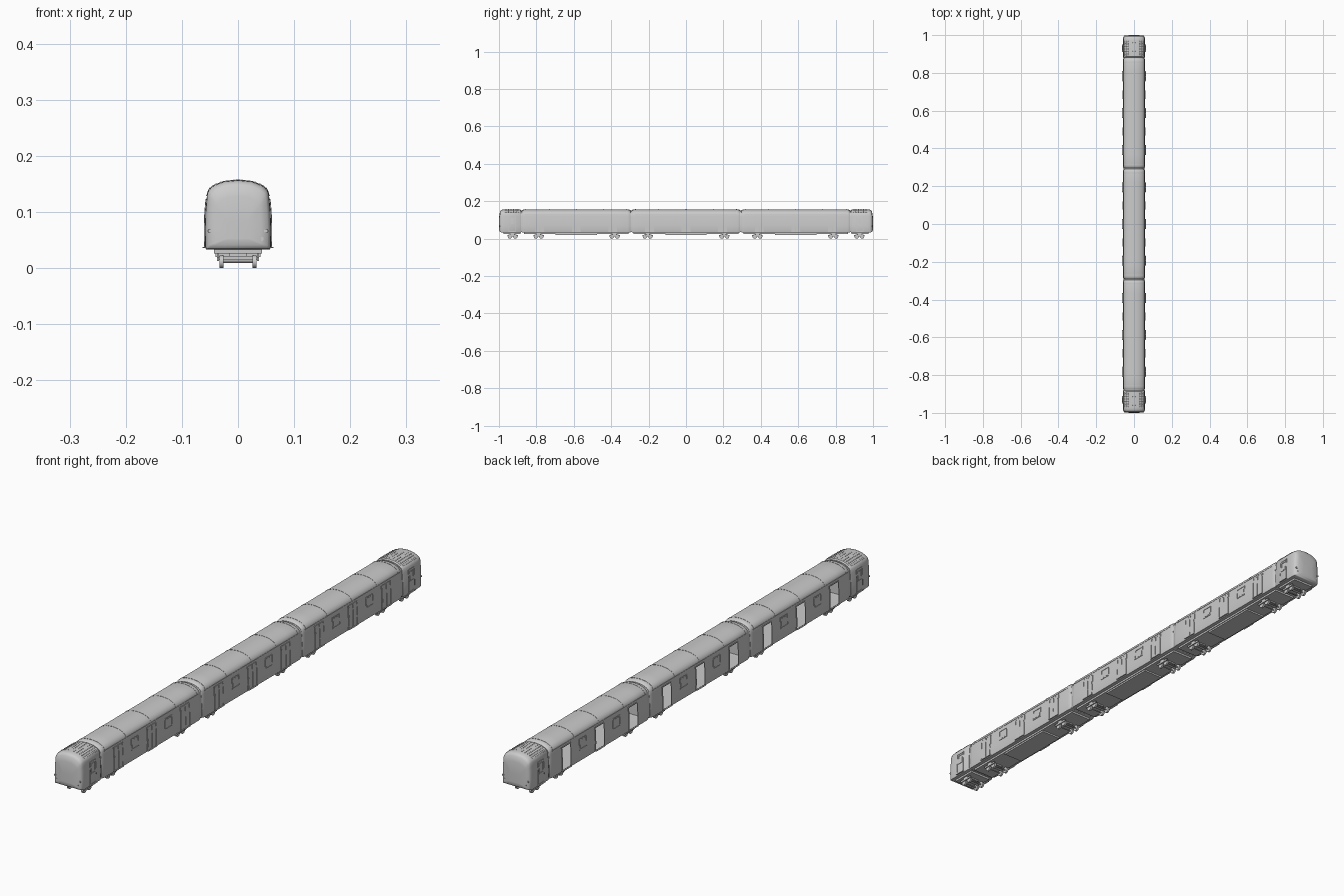
import bpy, bmesh, math
from mathutils import Matrix, Vector

cube = bpy.data.objects.get("Cube")
if cube:
    bpy.data.objects.remove(cube, do_unlink=True)

grey = bpy.data.materials.new("plain_grey")
grey.use_nodes = True
grey.diffuse_color = (0.6, 0.6, 0.6, 1)
grey.node_tree.nodes["Principled BSDF"].inputs["Base Color"].default_value = (0.6, 0.6, 0.6, 1)

# Cross-section: right half from the sill up to the roof crown, then mirrored
HALF = [(.057, .033), (.0585, .038), (.059, .07), (.058, .1), (.0562, .12), (.0552, .132),
        (.052, .14), (.043, .1475), (.025, .1545), (0, .157)]
RING = HALF + [(-x, z) for x, z in reversed(HALF[:-1])]
ROOF = [p for p in RING if p[1] > .13]
DOOR_Z = (.038, .12)
DOOR_HALF = .024
PIVOT = .06


def finish(name, bm, angle=30):
    mesh = bpy.data.meshes.new(name)
    bm.to_mesh(mesh)
    bm.free()
    mesh.materials.append(grey)
    obj = bpy.data.objects.new(name, mesh)
    bpy.context.collection.objects.link(obj)
    bpy.ops.object.select_all(action='DESELECT')
    obj.select_set(True)
    bpy.context.view_layer.objects.active = obj
    bpy.ops.object.shade_smooth_by_angle(angle=math.radians(angle))
    return obj


def loft(bm, stations, points=RING, doors=()):
    """Skin of a section through (y, scale) stations, open at the doorways."""
    stations = sorted(stations)
    rings = [[bm.verts.new((x * s, y, PIVOT + (z - PIVOT) * s)) for x, z in points]
             for y, s in stations]
    n = len(points)
    for k in range(len(rings) - 1):
        mid_y = (stations[k][0] + stations[k + 1][0]) / 2
        at_door = any(abs(mid_y - d) < DOOR_HALF for d in doors)
        for i in range(n):
            j = (i + 1) % n
            mid_z = (points[i][1] + points[j][1]) / 2
            wall = points[i][0] < 0 and points[j][0] < 0
            if at_door and wall and DOOR_Z[0] < mid_z < DOOR_Z[1]:
                continue
            bm.faces.new((rings[k][i], rings[k + 1][i], rings[k + 1][j], rings[k][j]))
    bm.faces.new(rings[0])
    bm.faces.new(rings[-1][::-1])


def wall_x(z):
    for (x0, z0), (x1, z1) in zip(HALF, HALF[1:]):
        if z0 <= z <= z1:
            return x0 + (x1 - x0) * (z - z0) / (z1 - z0)
    return HALF[0][0]


def plate(bm, side, y0, y1, z0, z1, proud=.0015):
    """Thin plate following the side wall, without a back face."""
    zs = [z0] + [z for _, z in HALF if z0 < z < z1] + [z1]
    rows = [[bm.verts.new((side * (wall_x(z) + o), y, z))
             for y, o in ((y0, 0), (y0, proud), (y1, proud), (y1, 0))] for z in zs]
    faces = [(a[i], a[i + 1], b[i + 1], b[i]) for a, b in zip(rows, rows[1:]) for i in range(3)]
    faces += [rows[0][::-1], rows[-1]]
    for f in faces:
        bm.faces.new(f if side > 0 else f[::-1])


def frame(bm, side, y, half, z0, z1, w=.003):
    plate(bm, side, y - half, y - half + w, z0, z1)
    plate(bm, side, y + half - w, y + half, z0, z1)
    plate(bm, side, y - half + w, y + half - w, z1 - w, z1)
    plate(bm, side, y - half + w, y + half - w, z0, z0 + w)


def box(bm, center, size):
    bmesh.ops.create_cube(bm, size=1, matrix=Matrix.Translation(center) @ Matrix.Diagonal((*size, 1)))


def cylinder(bm, center, radius, depth, axis, segments=16):
    turn = Vector((0, 0, 1)).rotation_difference(Vector(axis)).to_matrix().to_4x4()
    bmesh.ops.create_cone(bm, cap_ends=True, segments=segments, radius1=radius, radius2=radius,
                          depth=depth, matrix=Matrix.Translation(center) @ turn)


# Three passenger cars
for label, cy in (("front", -.587), ("middle", 0), ("rear", .587)):
    doors = [cy - .195, cy, cy + .195]
    lo, hi = cy - .29, cy + .29
    bm = bmesh.new()
    stations = [(lo, .94), (lo + .004, .975), (lo + .014, 1), (hi - .014, 1), (hi - .004, .975), (hi, .94)]
    stations += [(d + o, 1) for d in doors for o in (-DOOR_HALF, DOOR_HALF)]
    loft(bm, stations, doors=doors)
    finish(label + "_car_body", bm)

    # Roof joint ribs
    bm = bmesh.new()
    for o in (-.27, -.145, 0, .145, .27):
        loft(bm, [(cy + o - .0015, 1.008), (cy + o + .0015, 1.008)], ROOF)
    finish(label + "_car_roof_ribs", bm)

    # Closed double doors on one side, open doorways on the other
    bm = bmesh.new()
    for d in doors:
        for s in (-1, 1):
            leaf = sorted((d + s * .001, d + s * (DOOR_HALF - .001)))
            plate(bm, 1, *leaf, *DOOR_Z)
            frame(bm, 1, d + s * .012, .007, .075, .112, .0015)
            for side in (-1, 1):
                post = sorted((d + s * DOOR_HALF, d + s * (DOOR_HALF + .003)))
                plate(bm, side, *post, .036, .123, .002)
        for side in (-1, 1):
            plate(bm, side, d - DOOR_HALF, d + DOOR_HALF, .12, .123, .002)
    finish(label + "_car_doors", bm)

    # Door steps
    bm = bmesh.new()
    for d in doors:
        for side in (-1, 1):
            box(bm, (side * .06, d, .0365), (.006, .052, .002))
    finish(label + "_car_door_steps", bm)

    # Window frames and panes between the doors
    bm = bmesh.new()
    for w in (-.0975, .0975):
        for side in (-1, 1):
            frame(bm, side, cy + w, .022, .075, .115)
            plate(bm, side, cy + w - .017, cy + w + .017, .08, .11, .0006)
    finish(label + "_car_windows", bm)

    # Rain gutters
    bm = bmesh.new()
    for side in (-1, 1):
        plate(bm, side, lo + .016, hi - .016, .1285, .1315, .0012)
    finish(label + "_car_gutters", bm)

    # Underframe and equipment box
    bm = bmesh.new()
    box(bm, (0, cy, .0295), (.086, .56, .007))
    box(bm, (0, cy, .0245), (.08, .22, .009))
    finish(label + "_car_underframe", bm)

# Passages between the cars and necks to the cabs
for label, y, half in (("front_passage", -.2935, .008), ("rear_passage", .2935, .008),
                       ("front_cab_neck", -.88, .008), ("rear_cab_neck", .88, .008)):
    bm = bmesh.new()
    loft(bm, [(y - half, .93), (y + half, .93)])
    finish(label, bm)

# Driving cabs at both ends
for label, e in (("front", -1), ("rear", 1)):
    bm = bmesh.new()
    nose = [(.882, .96), (.886, 1), (.972, 1), (.982, .988), (.989, .96), (.994, .9), (.998, .7), (1, .35)]
    loft(bm, [(e * y, s) for y, s in nose])
    finish(label + "_cab_body", bm, 40)

    bm = bmesh.new()
    for side in (-1, 1):
        frame(bm, side, e * .93, .018, .038, .122, .002)
        frame(bm, side, e * .93, .012, .078, .114, .002)
        plate(bm, side, e * .93 - .009, e * .93 + .009, .081, .111, .0006)
        box(bm, (side * .06, e * .93, .0365), (.006, .04, .002))
    finish(label + "_cab_side_doors", bm)

    # Roof grille studs
    bm = bmesh.new()
    for (x0, z0), (x1, z1) in zip(ROOF[1:], ROOF[2:-1]):
        normal = Vector((z0 - z1, 0, x0 - x1)) * -1
        normal = normal if normal.z > 0 else -normal
        for t in (.25, .75):
            for k in range(9):
                spot = (x0 + (x1 - x0) * t, e * (.895 + k * .009), z0 + (z1 - z0) * t)
                cylinder(bm, spot, .0018, .002, normal, 6)
    finish(label + "_cab_roof_studs", bm)

    # Lamps
    bm = bmesh.new()
    for x, z in ((.05, .066), (.042, .052), (.03, .052)):
        for side in (-1, 1):
            cylinder(bm, (side * x, e * .991, z), .0037, .014, (0, e, 0))
    finish(label + "_lamps", bm)

    bm = bmesh.new()
    box(bm, (0, e * .93, .0295), (.086, .09, .007))
    finish(label + "_cab_underframe", bm)

# Bogies with two axles each
for i, y in enumerate(s * p for p in (.205, .382, .788, .927) for s in (-1, 1)):
    bm = bmesh.new()
    box(bm, (0, y, .018), (.07, .012, .007))
    box(bm, (0, y, .024), (.03, .025, .006))
    for side in (-1, 1):
        box(bm, (side * .0355, y, .0165), (.004, .056, .007))
        box(bm, (side * .0355, y, .023), (.004, .02, .008))
    finish(f"bogie_frame_{i + 1}", bm)
    bm = bmesh.new()
    for a in (-.0145, .0145):
        cylinder(bm, (0, y + a, .011), .0025, .066, (1, 0, 0), 10)
        for side in (-1, 1):
            cylinder(bm, (side * .03, y + a, .011), .011, .006, (1, 0, 0), 20)
            cylinder(bm, (side * .0265, y + a, .0115), .0115, .002, (1, 0, 0), 20)
    finish(f"bogie_wheels_{i + 1}", bm)
